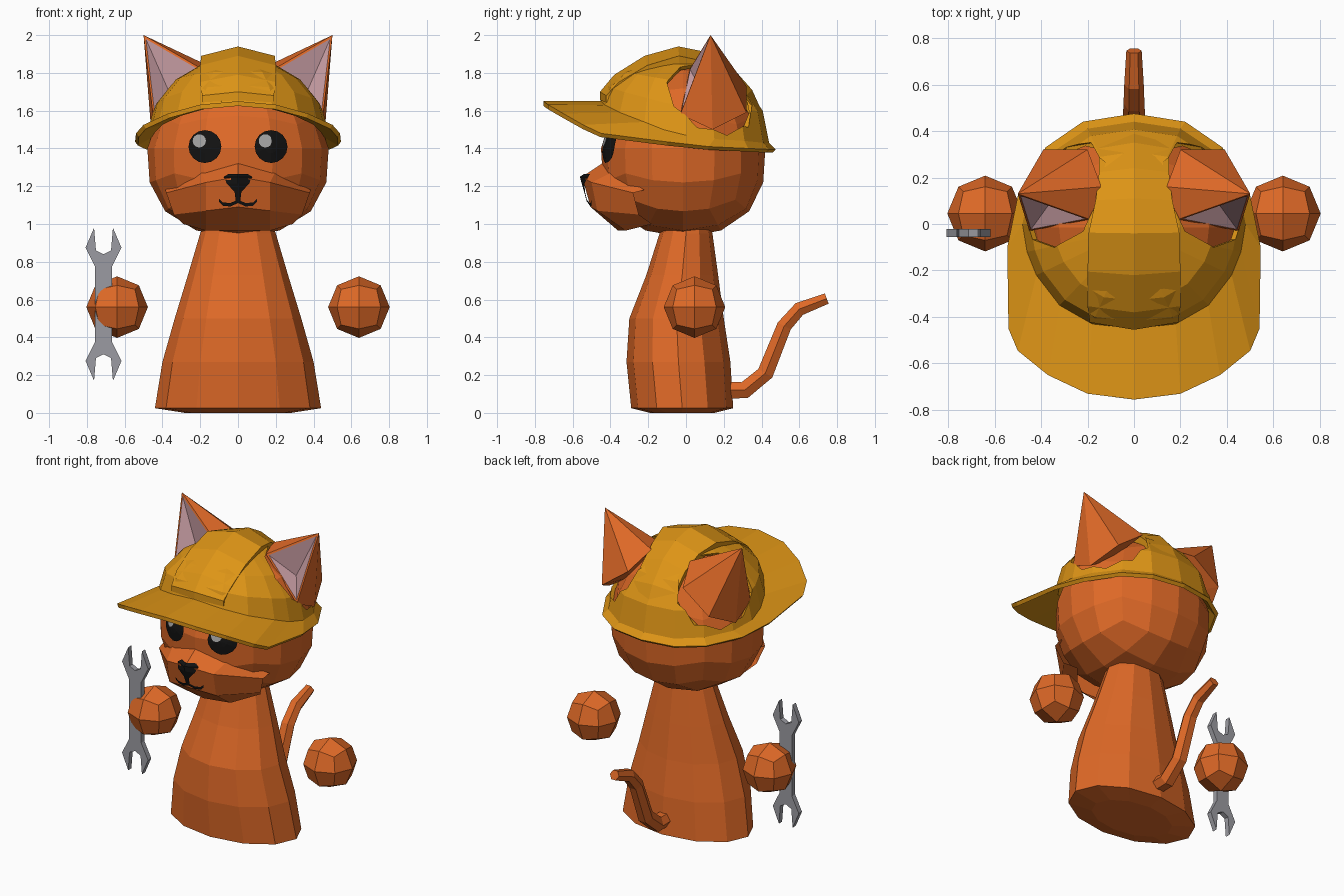
import bpy, bmesh, math
from mathutils import Vector
from mathutils.bvhtree import BVHTree

if "Cube" in bpy.data.objects:
    bpy.data.objects.remove(bpy.data.objects["Cube"])


def material(name, rgb):
    m = bpy.data.materials.new(name)
    m.diffuse_color = (*rgb, 1)
    m.use_nodes = True
    m.node_tree.nodes["Principled BSDF"].inputs["Base Color"].default_value = m.diffuse_color
    return m


FUR = material("orange_fur", (0.73, 0.14, 0.02))
HAT = material("helmet_yellow", (0.73, 0.30, 0.008))
PINK = material("inner_ear_pink", (0.58, 0.34, 0.37))
STEEL = material("steel_grey", (0.33, 0.33, 0.36))
BLACK = material("black", (0.006, 0.006, 0.006))
SHINE = material("eye_shine", (0.36, 0.36, 0.36))


def finish(name, bm, *mats, toward=None):
    bmesh.ops.recalc_face_normals(bm, faces=bm.faces)
    bm.normal_update()
    if toward:
        total = sum((f.normal * f.calc_area() for f in bm.faces), Vector())
        if total.dot(Vector(toward)) < 0:
            bmesh.ops.reverse_faces(bm, faces=bm.faces)
    me = bpy.data.meshes.new(name)
    bm.to_mesh(me)
    bm.free()
    ob = bpy.data.objects.new(name, me)
    bpy.context.collection.objects.link(ob)
    for m in mats:
        me.materials.append(m)
    return ob


def loft(name, rings, mat, closed=True, caps=True, toward=None):
    """Skin a list of equally long rows of points."""
    bm = bmesh.new()
    rows = [[bm.verts.new(p) for p in r] for r in rings]
    n = len(rows[0])
    for a, b in zip(rows, rows[1:]):
        for i in range(n if closed else n - 1):
            j = (i + 1) % n
            bm.faces.new((a[i], a[j], b[j], b[i]))
    if closed and caps:
        bm.faces.new(rows[0])
        bm.faces.new(rows[-1])
    return finish(name, bm, mat, toward=toward)


def cube_ball(cuts):
    bm = bmesh.new()
    bmesh.ops.create_cube(bm, size=2)
    bmesh.ops.subdivide_edges(bm, edges=bm.edges[:], cuts=cuts, use_grid_fill=True)
    for v in bm.verts:
        v.co = Vector([math.tan(c * math.pi / 4) for c in v.co]).normalized()
    return bm


def mirror_row(half):
    """Half row starting at x = 0, extended to negative x."""
    return [(-x, y, z) for x, y, z in half[:0:-1]] + list(half)


# Body: oval tapered rings (z, half width, y centre, half depth)
body = [(0.0, 0.28, -0.02, 0.17), (0.025, 0.44, -0.02, 0.27), (0.27, 0.40, -0.04, 0.275),
        (0.5, 0.335, -0.05, 0.25), (0.73, 0.265, -0.02, 0.19), (0.95, 0.20, 0.0, 0.14),
        (1.05, 0.16, 0.0, 0.12)]
ring12 = [math.tau * i / 12 for i in range(12)]
loft("body", [[(a * math.cos(t), c + b * math.sin(t), z) for t in ring12]
              for z, a, c, b in body], FUR)

# Tail: tapering bent tube (y, z, radius)
tail = [(0.18, 0.12, 0.05), (0.31, 0.12, 0.052), (0.42, 0.21, 0.05),
        (0.52, 0.46, 0.045), (0.60, 0.55, 0.042), (0.745, 0.605, 0.033)]
rings = []
for i, (y, z, r) in enumerate(tail):
    p, q = tail[max(i - 1, 0)], tail[min(i + 1, len(tail) - 1)]
    d = Vector((0, q[0] - p[0], q[1] - p[1])).normalized()
    side = Vector((0, -d.z, d.y))
    rings.append([Vector((r * math.cos(t), y, z)) + side * r * math.sin(t)
                  for t in (math.tau * k / 6 for k in range(6))])
loft("tail", rings, FUR)

# Head: faceted ball, fuller below, tucked in under the helmet
bm = cube_ball(3)
for v in bm.verts:
    x, y, z = v.co
    f = 1 + 0.23 * (-z) ** 1.5 if z < 0 else 1 - 0.05 * min(1, z * 3)
    v.co = (0.48 * f * x, 0.435 * f * y - 0.015, 1.40 + (0.45 if z > 0 else 0.47) * z)
head = finish("head", bm, FUR)

# Muzzle
muzzle = loft("muzzle", [mirror_row(r) for r in (
    [(0, -0.43, 1.33), (0.2, -0.38, 1.28), (0.385, -0.22, 1.18)],
    [(0, -0.55, 1.25), (0.17, -0.50, 1.22), (0.38, -0.28, 1.165)],
    [(0, -0.505, 1.09), (0.17, -0.47, 1.07), (0.34, -0.25, 1.05)],
    [(0, -0.36, 0.965), (0.17, -0.32, 0.965), (0.29, -0.18, 1.0)])],
    FUR, closed=False, toward=(0, -1, 0))

# Face details: thin patches laid on the front of the head
trees = [BVHTree.FromPolygons([v.co for v in o.data.vertices],
                              [p.vertices[:] for p in o.data.polygons]) for o in (head, muzzle)]


def on_face(x, z, lift):
    hits = [t.ray_cast(Vector((x, -2, z)), Vector((0, 1, 0)))[0] for t in trees]
    return (x, min(h.y for h in hits if h) - lift, z)


def face_disc(name, x, z, r, lift, mat):
    rows = [[on_face(x + r * k * math.cos(t), z + r * k * math.sin(t), lift)
             for t in (math.tau * i / 16 for i in range(16))] for k in (0.05, 0.4, 0.7, 1)]
    bm_rows = rows[::-1]
    loft(name, bm_rows + [[rows[0][0]] * 16], mat, caps=False, toward=(0, -1, 0))


for s, tag in ((-1, "right"), (1, "left")):
    face_disc("eye_" + tag, s * 0.175, 1.41, 0.087, 0.012, BLACK)
    face_disc("eye_shine_" + tag, s * 0.175 - 0.03, 1.44, 0.035, 0.019, SHINE)

nose = [(1.265, 0.05), (1.25, 0.075), (1.215, 0.06), (1.17, 0.018), (1.115, 0.011)]
loft("nose", [[on_face(x, z, 0.012) for x in (-w, 0, w)] for z, w in nose],
     BLACK, closed=False, toward=(0, -1, 0))
lip = [(0, 1.12), (0.04, 1.102), (0.08, 1.105), (0.1, 1.125)]
lip = [(-x, z) for x, z in lip[:0:-1]] + lip
loft("mouth", [[on_face(x, z + h, 0.008) for x, z in lip] for h in (0.009, -0.009)],
     BLACK, closed=False, toward=(0, -1, 0))

# Helmet: brim edge and dome base from front to back, then domed rings
brim = [(0, -0.755, 1.65), (0.2, -0.73, 1.632), (0.37, -0.65, 1.585), (0.5, -0.545, 1.525),
        (0.54, -0.45, 1.48), (0.545, -0.1, 1.435), (0.5, 0.12, 1.41), (0.38, 0.33, 1.4),
        (0.22, 0.44, 1.395), (0, 0.475, 1.395)]
base = [(0, -0.45, 1.65), (0.18, -0.43, 1.63), (0.32, -0.35, 1.59), (0.42, -0.22, 1.54),
        (0.46, -0.12, 1.5), (0.48, 0, 1.47), (0.45, 0.15, 1.45), (0.35, 0.31, 1.44),
        (0.2, 0.41, 1.43), (0, 0.44, 1.43)]


def full(half):
    return half + [(-x, y, z) for x, y, z in half[-2:0:-1]]


def dome(deg):
    c, s = math.cos(math.radians(deg)), math.sin(math.radians(deg))
    return [(x * c, -0.02 + (y + 0.02) * c, z + (1.88 - z) * s) for x, y, z in full(base)]


rings = [full(brim)] + [dome(d) for d in (0, 22, 44, 66, 82)]
bm = bmesh.new()
rows = [[bm.verts.new(p) for p in r] for r in rings]
n = len(rows[0])
for a, b in zip(rows, rows[1:]):
    for i in range(n):
        bm.faces.new((a[i], a[(i + 1) % n], b[(i + 1) % n], b[i]))
bm.faces.new(rows[-1])
helmet = finish("helmet", bm, HAT, toward=(0, 0, 1))
mod = helmet.modifiers.new("shell", 'SOLIDIFY')
mod.thickness, mod.offset = 0.025, -1

# Ear holes in the helmet
for s, tag in ((-1, "right"), (1, "left")):
    axis = Vector((s * 0.62, 0.05, 0.6))
    bm = bmesh.new()
    bmesh.ops.create_cone(bm, cap_ends=True, segments=9, radius1=0.235, radius2=0.235, depth=0.5)
    cut = finish("ear_hole_cutter_" + tag, bm)
    cut.matrix_world = axis.to_track_quat('Z', 'Y').to_matrix().to_4x4()
    cut.location = Vector((s * 0.33, 0.13, 1.70)) + axis.normalized() * 0.1
    cut.hide_render = True
    cut.display_type = 'WIRE'
    mod = helmet.modifiers.new("ear_hole_" + tag, 'BOOLEAN')
    mod.operation, mod.solver, mod.object = 'DIFFERENCE', 'EXACT', cut

# Raised helmet band: (y, z, half width)
band = [(-0.455, 1.655, 0.19), (-0.455, 1.70, 0.19), (-0.38, 1.79, 0.2), (-0.22, 1.89, 0.2),
        (-0.04, 1.94, 0.195), (0.11, 1.91, 0.165), (0.24, 1.835, 0.15), (0.35, 1.71, 0.15),
        (0.40, 1.60, 0.15)]
ridge = loft("helmet_band", [mirror_row([(0, y, z), (w, y * 0.93, z - 0.05 * min(1, (z - 1.6) * 4))])
                             for y, z, w in band], HAT, closed=False, toward=(0, 0, 1))
mod = ridge.modifiers.new("thick", 'SOLIDIFY')
mod.thickness, mod.offset = 0.06, -1

# Ears: pointed, with a recessed pink front
tip, rim = (0.5, 0.13, 2.0), [(0.14, 0.16, 1.83), (0.19, 0.02, 1.82), (0.45, -0.03, 1.58),
                              (0.46, 0.14, 1.5), (0.39, 0.32, 1.59), (0.2, 0.32, 1.73)]
for s, tag in ((-1, "right"), (1, "left")):
    bm = bmesh.new()

    def vert(p):
        return bm.verts.new((s * p[0], p[1], p[2]))

    T, R, root = vert(tip), [vert(p) for p in rim], vert((0.3, 0.14, 1.6))
    for i in range(6):
        bm.faces.new((R[i], R[(i + 1) % 6], root))
        if i != 1:
            bm.faces.new((R[i], R[(i + 1) % 6], T))
    outer = [T, R[1], R[2]]
    mid = sum((v.co for v in outer), Vector()) / 3
    inner = [bm.verts.new(v.co.lerp(mid, 0.1)) for v in outer]
    hollow = vert((0.365, 0.085, 1.7))
    for i in range(3):
        j = (i + 1) % 3
        bm.faces.new((outer[i], outer[j], inner[j], inner[i]))
        bm.faces.new((inner[i], inner[j], hollow)).material_index = 1
    finish("ear_" + tag, bm, FUR, PINK)

    # Paws
    bm = cube_ball(1)
    for v in bm.verts:
        v.co = v.co * 0.163 + Vector((s * 0.64, 0.045, 0.56))
    finish("paw_" + tag, bm, FUR)

# Wrench: double open-ended flat outline, extruded
q = [(0.045, 0.2), (0.095, 0.30), (0.05, 0.405), (0.04, 0.285), (0, 0.265)]
top = q + [(-x, z) for x, z in q[-2::-1]]
outline = top + [(-x, -z) for x, z in top]
bm = bmesh.new()
f = bm.faces.new([bm.verts.new((-0.712 + x, -0.055, 0.575 + z)) for x, z in outline])
ext = bmesh.ops.extrude_face_region(bm, geom=[f], use_keep_orig=True)
for v in ext["geom"]:
    if isinstance(v, bmesh.types.BMVert):
        v.co.y += 0.033
finish("wrench", bm, STEEL)
